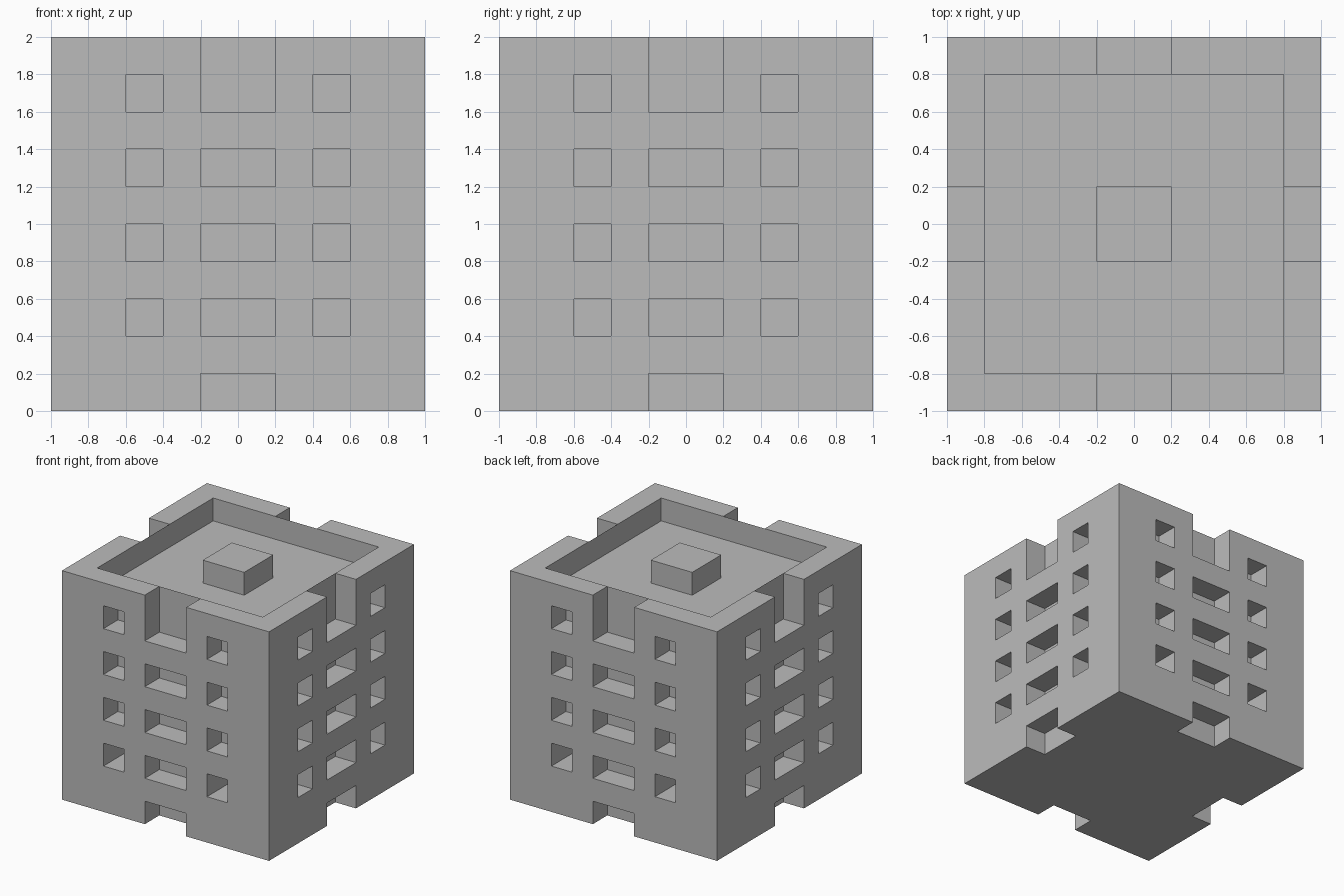
import bpy, bmesh
from mathutils import Matrix, Vector
from math import pi

if "Cube" in bpy.data.objects:
    bpy.data.objects.remove(bpy.data.objects["Cube"])

U = 0.2  # wall thickness and window module

stone = bpy.data.materials.new("stone grey")
stone.use_nodes = True
GREY = (0.5, 0.5, 0.5, 1)
stone.diffuse_color = GREY
stone.node_tree.nodes["Principled BSDF"].inputs["Base Color"].default_value = GREY


def add_box(bm, lo, hi, turn=0):
    """Add a box between two corners, turned about the z axis."""
    lo, hi = Vector(lo), Vector(hi)
    place = Matrix.Translation((lo + hi) / 2) @ Matrix.Diagonal((*(hi - lo), 1))
    bmesh.ops.create_cube(bm, size=1, matrix=Matrix.Rotation(turn * pi / 2, 4, "Z") @ place)


def make_object(name, bm):
    mesh = bpy.data.meshes.new(name)
    bm.to_mesh(mesh)
    bm.free()
    mesh.materials.append(stone)
    obj = bpy.data.objects.new(name, mesh)
    bpy.context.collection.objects.link(obj)
    return obj


def cut(target, bm):
    """Subtract the boxes in bm from the target and discard them."""
    cutter = make_object("cutter", bm)
    cutter.hide_render = True
    mod = target.modifiers.new("cut", "BOOLEAN")
    mod.operation = "DIFFERENCE"
    mod.solver = "EXACT"
    mod.object = cutter
    bpy.context.view_layer.objects.active = target
    bpy.ops.object.modifier_apply(modifier=mod.name)
    bpy.data.objects.remove(cutter)


# Main tower block
bm = bmesh.new()
add_box(bm, (-1, -1, 0), (1, 1, 2))
tower = make_object("tower", bm)

# Sunken roof inside the parapet
bm = bmesh.new()
add_box(bm, (-0.8, -0.8, 1.8), (0.8, 0.8, 2.1))
cut(tower, bm)

# Openings, the same on all four sides
bm = bmesh.new()
for side in range(4):
    # Parapet gap and doorway
    add_box(bm, (-U, -1.1, 1.6), (U, -0.8, 2.1), side)
    add_box(bm, (-U, -1.1, -0.1), (U, -0.8, U), side)
    for floor in range(4):
        z = 0.4 + 0.4 * floor
        # Wide middle window; the parapet gap takes its place on the top floor
        if floor < 3:
            add_box(bm, (-U, -1.1, z), (U, -0.8, z + U), side)
        # Small side windows, deeper on the lowest floor
        back = -0.61 if floor == 0 else -0.8
        for x in (-0.6, 0.4):
            add_box(bm, (x, -1.1, z), (x + U, back, z + U), side)
cut(tower, bm)

# Block in the middle of the roof
bm = bmesh.new()
add_box(bm, (-U, -U, 1.8), (U, U, 2))
make_object("roof_block", bm)
